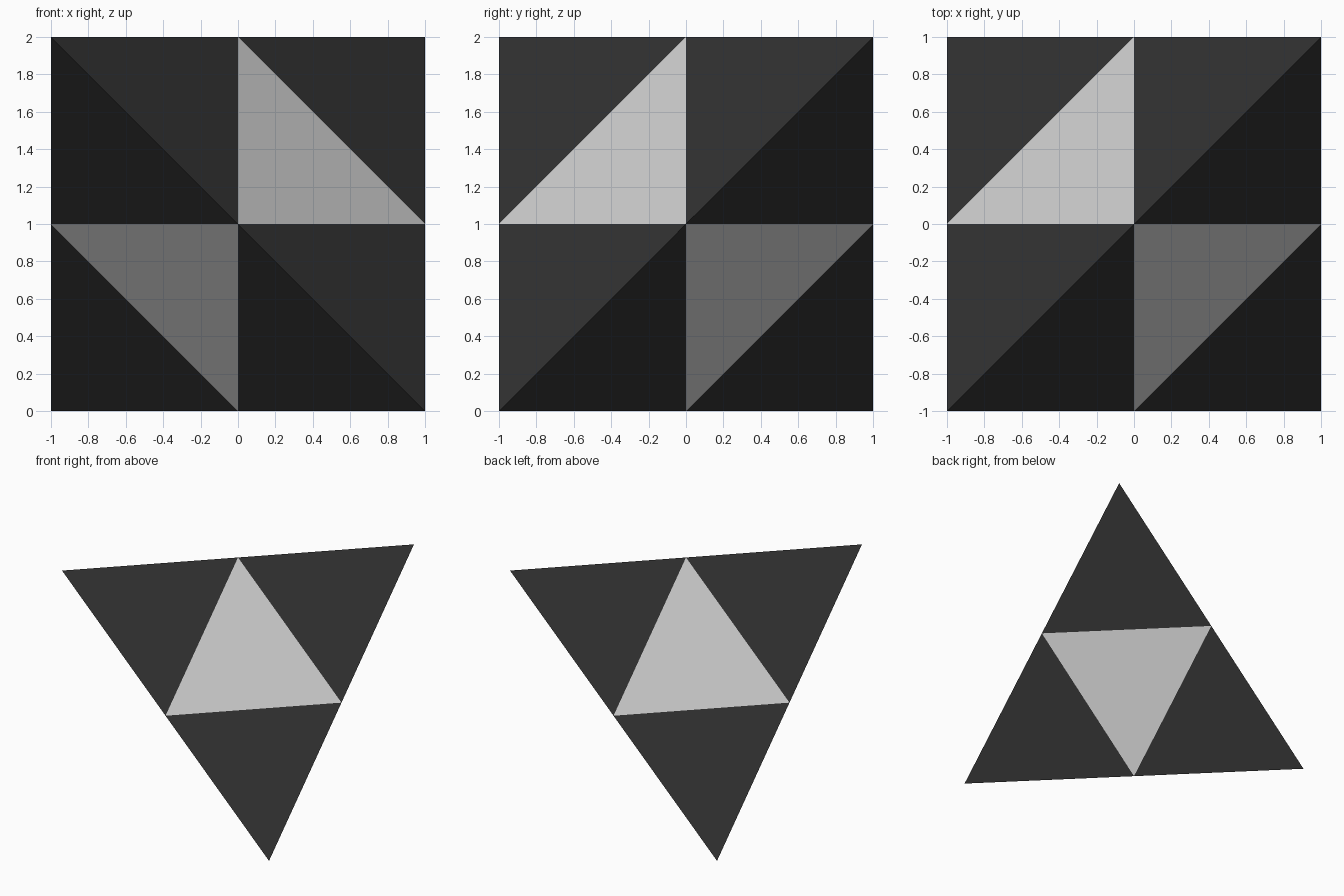
import bpy
from itertools import combinations
from mathutils import Vector
import bmesh

if "Cube" in bpy.data.objects:
    bpy.data.objects.remove(bpy.data.objects["Cube"])

dark = bpy.data.materials.new("dark")
dark.diffuse_color = (0.03, 0.03, 0.03, 1)
dark.use_nodes = True
dark.node_tree.nodes["Principled BSDF"].inputs["Base Color"].default_value = dark.diffuse_color


def hull(name, points, material=None):
    """Convex flat-faced solid around a few points."""
    bm = bmesh.new()
    for p in points:
        bm.verts.new(p)
    bmesh.ops.convex_hull(bm, input=bm.verts[:])
    bmesh.ops.recalc_face_normals(bm, faces=bm.faces[:])
    mesh = bpy.data.meshes.new(name)
    bm.to_mesh(mesh)
    bm.free()
    if material:
        mesh.materials.append(material)
    obj = bpy.data.objects.new(name, mesh)
    bpy.context.collection.objects.link(obj)
    return obj


# Tetrahedron on alternate corners of a 2-unit cube
corners = [Vector(c) for c in ((-1, -1, 2), (1, -1, 0), (-1, 1, 0), (1, 1, 2))]

# Dark half-size tetrahedron at each corner
for i, c in enumerate(corners):
    hull(f"corner_tetrahedron_{i + 1}", [(c + d) / 2 for d in corners], dark)

# Light octahedron filling the middle, flush with the outer faces
hull("core_octahedron", [(a + b) / 2 for a, b in combinations(corners, 2)])
